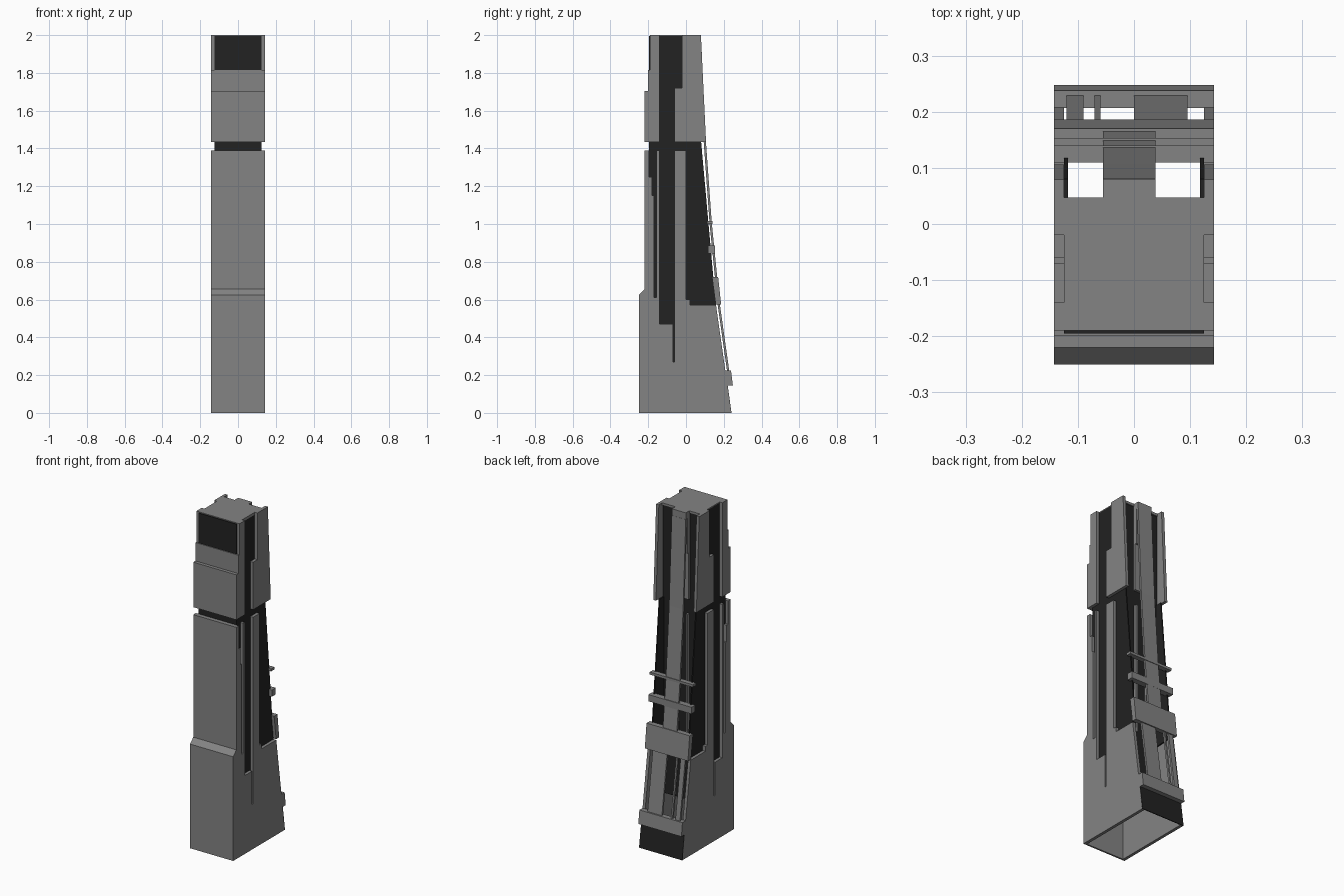
import bpy
import bmesh

if "Cube" in bpy.data.objects:
    bpy.data.objects.remove(bpy.data.objects["Cube"])


def flat_material(name, value):
    mat = bpy.data.materials.new(name)
    mat.use_nodes = True
    mat.diffuse_color = (value, value, value, 1)
    bsdf = mat.node_tree.nodes["Principled BSDF"]
    bsdf.inputs["Base Color"].default_value = (value, value, value, 1)
    bsdf.inputs["Roughness"].default_value = 0.8
    return mat


GREY = flat_material("concrete grey", 0.23)
BLACK = flat_material("recess black", 0.016)
HALF = 0.143   # half width of the tower
SKIN = 0.125   # half width inside the side cladding


def prism(name, outline, x0, x1, mat=GREY):
    """Extrude a (y, z) outline from x0 to x1."""
    bm = bmesh.new()
    face = bm.faces.new([bm.verts.new((x0, y, z)) for y, z in outline])
    ext = bmesh.ops.extrude_face_region(bm, geom=[face])
    moved = [v for v in ext["geom"] if isinstance(v, bmesh.types.BMVert)]
    bmesh.ops.translate(bm, verts=moved, vec=(x1 - x0, 0, 0))
    bmesh.ops.recalc_face_normals(bm, faces=bm.faces)
    mesh = bpy.data.meshes.new(name)
    bm.to_mesh(mesh)
    bm.free()
    mesh.materials.append(mat)
    obj = bpy.data.objects.new(name, mesh)
    bpy.context.collection.objects.link(obj)
    return obj


def box(name, x, y, z, mat=GREY):
    outline = [(y[0], z[0]), (y[1], z[0]), (y[1], z[1]), (y[0], z[1])]
    return prism(name, outline, x[0], x[1], mat)


def pair(name, outline, x0, x1, mat=GREY):
    """Build a part on both sides."""
    prism(name + "_left", outline, x0, x1, mat)
    prism(name + "_right", outline, -x1, -x0, mat)


# Dark core, with a grey underside inside the hollow base
core = box("core", (-SKIN, SKIN), (-0.195, 0.04), (0.26, 1.995), BLACK)
core.data.materials.append(GREY)
for poly in core.data.polygons:
    if poly.normal.z < -0.5:
        poly.material_index = 1

# Front cladding, below and above the dark band
prism("front_lower", [(-0.25, 0), (-0.25, 0.625), (-0.22, 0.655), (-0.22, 1.39),
                      (-0.195, 1.39), (-0.195, 0.6), (-0.24, 0.55), (-0.24, 0)],
      -HALF, HALF)
prism("front_upper", [(-0.22, 1.435), (-0.22, 1.705), (-0.2, 1.705), (-0.2, 1.815),
                      (-0.19, 1.815), (-0.19, 2), (-0.14, 2), (-0.14, 1.435)],
      -HALF, HALF)

# Side cladding, a comb of upright strips with grooves between
pair("side_lower", [
    (-0.24, 0), (0.24, 0), (0.159, 0.57), (0.02, 0.57), (0.02, 0.6), (0, 0.6),
    (0, 1.39), (-0.06, 1.39), (-0.06, 0.27), (-0.07, 0.27), (-0.07, 0.47),
    (-0.14, 0.47), (-0.14, 1.39), (-0.155, 1.39), (-0.155, 0.61),
    (-0.17, 0.61), (-0.17, 1.15), (-0.18, 1.15), (-0.18, 1.25),
    (-0.195, 1.25), (-0.195, 0.6), (-0.24, 0.55)], SKIN, HALF)
pair("side_upper", [(-0.02, 2), (0.079, 2), (0.106, 1.435), (-0.06, 1.435),
                    (-0.06, 1.72), (-0.02, 1.72)], SKIN, HALF)
pair("side_recess", [(0, 0.56), (0.158, 0.57), (0.08, 1.436), (0, 1.436)],
     0.118, SKIN, BLACK)

# Roof
box("roof", (-SKIN, SKIN), (-0.15, 0.047), (1.985, 2))
box("roof_tongue", (-0.055, 0.038), (0.04, 0.08), (1.96, 2))

# Stepped panels in the rear cavity
for i, (depth, low, high) in enumerate([(0.065, 1.75, 1.96), (0.055, 1.47, 1.75)]):
    box("rear_panel_%d" % i, (-0.055, 0.038), (0.03, depth), (low, high))
for i, x in enumerate((-0.05, 0.02)):
    box("rear_strip_%d" % i, (x, x + 0.012), (0.03, 0.055), (0.6, 1.38))

# Rear columns follow the curved outer line of the back
RIDGE = [(0.081, 1.96), (0.106, 1.43), (0.137, 1.0), (0.165, 0.72),
         (0.18, 0.57), (0.235, 0.18)]


def rear_column(name, x0, x1, points, depth=0.012):
    inner = [(y - depth, z) for y, z in reversed(points)]
    prism(name, points + inner, x0, x1)


rear_column("rear_column_upper", -0.055, 0.038, RIDGE[:4])
rear_column("rear_column_lower", 0, 0.095, RIDGE[3:])
rear_column("rear_beam_wide", -0.12, -0.09, RIDGE[3:])
rear_column("rear_beam_thin", -0.07, -0.06, RIDGE[3:])

# Cross bars, belt panel and lip across the back
box("cross_bar_top", (-HALF, HALF), (0.11, 0.14), (1.0, 1.015))
box("cross_bar_low", (-HALF, HALF), (0.117, 0.153), (0.845, 0.885))
prism("belt_panel", [(0.138, 0.72), (0.17, 0.72), (0.186, 0.575), (0.157, 0.575)],
      -HALF, HALF)
prism("base_lip", [(0.207, 0.225), (0.238, 0.225), (0.248, 0.145), (0.216, 0.145)],
      -HALF, HALF)

# Dark rear wall of the base
prism("base_rear_wall", [(0.241, 0), (0.22, 0.15), (0.215, 0.15), (0.236, 0)],
      -HALF, HALF, BLACK)
